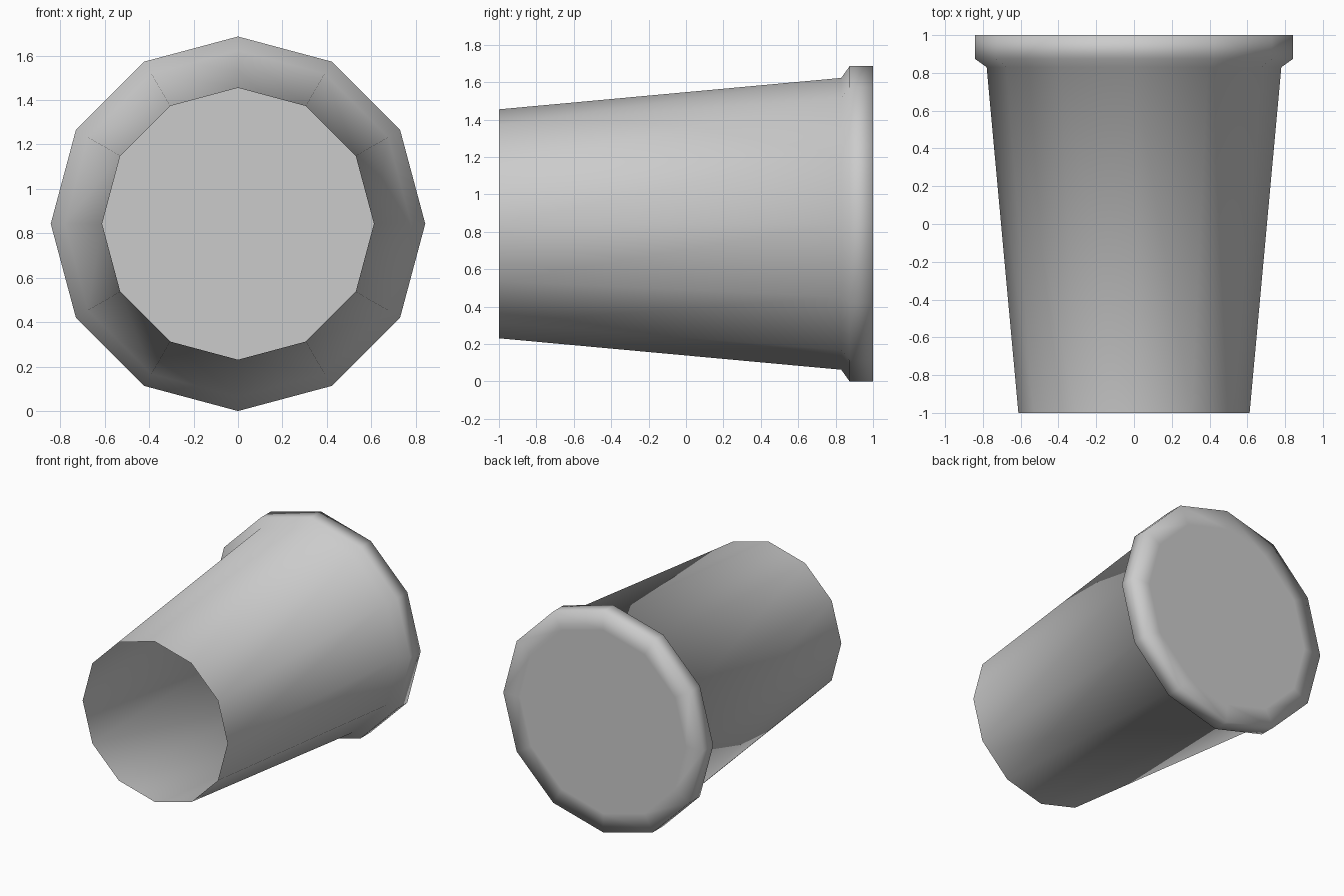
import bpy, bmesh
from math import cos, sin, tau

old = bpy.data.objects.get("Cube")
if old:
    bpy.data.objects.remove(old, do_unlink=True)

SIDES = 12
RADIUS = 0.843  # lid radius, also the height of the axis

# Plain grey material
grey = bpy.data.materials.new("light grey")
grey.use_nodes = True
colour = (0.6, 0.6, 0.6, 1)
grey.diffuse_color = colour
grey.node_tree.nodes["Principled BSDF"].inputs["Base Color"].default_value = colour


def ring(bm, y, r):
    return [bm.verts.new((r * cos(tau * i / SIDES), y, RADIUS + r * sin(tau * i / SIDES)))
            for i in range(SIDES)]


# Thin-walled cup on its side, open at the front, closed by a lid at the back
profile = [(-1, 0.612), (0.83, 0.78), (0.875, RADIUS), (1, RADIUS), (1, 0.70)]
bm = bmesh.new()
rings = [ring(bm, y, r) for y, r in profile]
for a, b in zip(rings, rings[1:]):
    for i in range(SIDES):
        j = (i + 1) % SIDES
        bm.faces.new((a[i], b[i], b[j], a[j]))
bm.faces.new(rings[-1][::-1])  # flat middle of the lid
bmesh.ops.recalc_face_normals(bm, faces=bm.faces)
for f in bm.faces:
    f.smooth = True

mesh = bpy.data.meshes.new("cup_with_lid")
bm.to_mesh(mesh)
bm.free()
mesh.materials.append(grey)
cup = bpy.data.objects.new("cup_with_lid", mesh)
bpy.context.collection.objects.link(cup)
